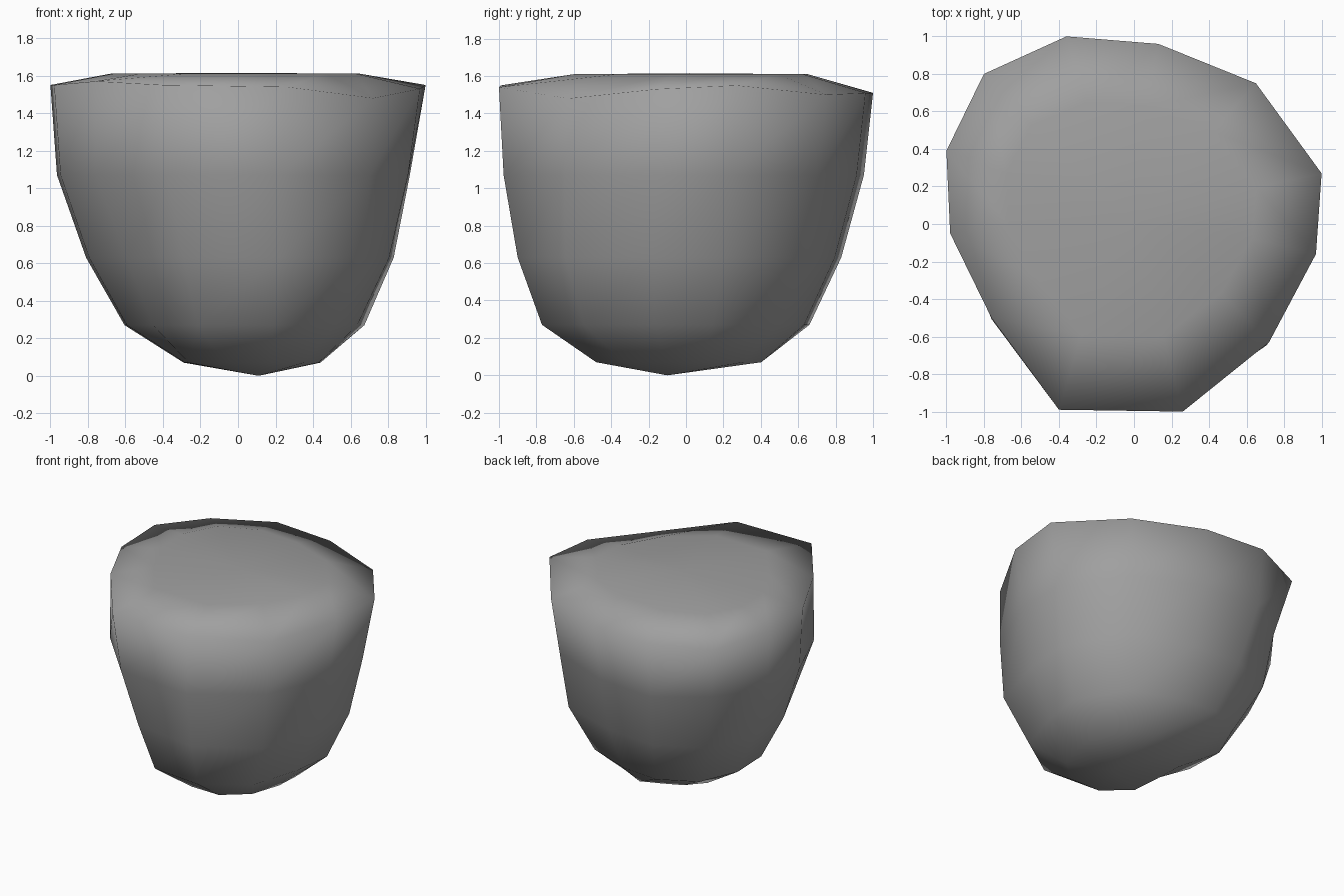
import bpy
import bmesh

cube = bpy.data.objects.get("Cube")
if cube:
    bpy.data.objects.remove(cube)

# Plain stone grey
stone = bpy.data.materials.new("stone grey")
stone.use_nodes = True
grey = (0.35, 0.35, 0.35, 1)
stone.diffuse_color = grey
bsdf = stone.node_tree.nodes["Principled BSDF"]
bsdf.inputs["Base Color"].default_value = grey
bsdf.inputs["Roughness"].default_value = 0.9

# Irregular rim outline, widest part of the boulder
rim = [(-0.36, 1.0, 1.51), (-0.80, 0.80, 1.50), (-1.0, 0.39, 1.55),
       (-0.98, -0.05, 1.55), (-0.76, -0.50, 1.57), (-0.40, -0.99, 1.55),
       (0.26, -1.0, 1.54), (0.72, -0.63, 1.48), (0.97, -0.16, 1.53),
       (1.0, 0.27, 1.55), (0.65, 0.75, 1.50), (0.13, 0.96, 1.51)]

# Rings: height, centre x, centre y, scale x, scale y,
# then outward bulges or dents of single rim columns
lower = [(0.07, 0.075, -0.03, 0.365, 0.45,
          {0: 0.82, 1: 0.85, 4: 1.22, 7: 1.06}),
         (0.27, 0.025, -0.055, 0.63, 0.715,
          {5: 0.95, 7: 1.09, 9: 1.03, 10: 1.03}),
         (0.63, 0.01, -0.035, 0.82, 0.865,
          {4: 0.97, 5: 0.92, 7: 1.12, 10: 1.05}),
         (1.07, -0.015, -0.012, 0.95, 0.963,
          {1: 0.92, 4: 1.03, 5: 0.95, 7: 1.05, 9: 0.98})]

bm = bmesh.new()


def ring(z, cx, cy, sx, sy, bulges):
    verts = []
    for i, (x, y, _) in enumerate(rim):
        k = bulges.get(i, 1)
        verts.append(bm.verts.new((cx + x * sx * k, cy + y * sy * k, z)))
    return verts


rings = [ring(*r) for r in lower]
rings.append([bm.verts.new(p) for p in rim])
rings.append(ring(1.61, -0.015, 0.025, 0.665, 0.625, {}))

# Sides and bevelled shoulder
n = len(rim)
for a, b in zip(rings, rings[1:]):
    for i in range(n):
        j = (i + 1) % n
        bm.faces.new((a[i], a[j], b[j], b[i]))

# Pointed base and nearly flat top
for loop, tip in ((rings[0], (0.11, -0.10, 0)), (rings[-1], (0, 0.02, 1.615))):
    centre = bm.verts.new(tip)
    for i in range(n):
        bm.faces.new((loop[i], loop[(i + 1) % n], centre))

bmesh.ops.recalc_face_normals(bm, faces=bm.faces)
for f in bm.faces:
    f.smooth = True

mesh = bpy.data.meshes.new("boulder")
bm.to_mesh(mesh)
bm.free()
mesh.materials.append(stone)
boulder = bpy.data.objects.new("boulder", mesh)
bpy.context.collection.objects.link(boulder)
